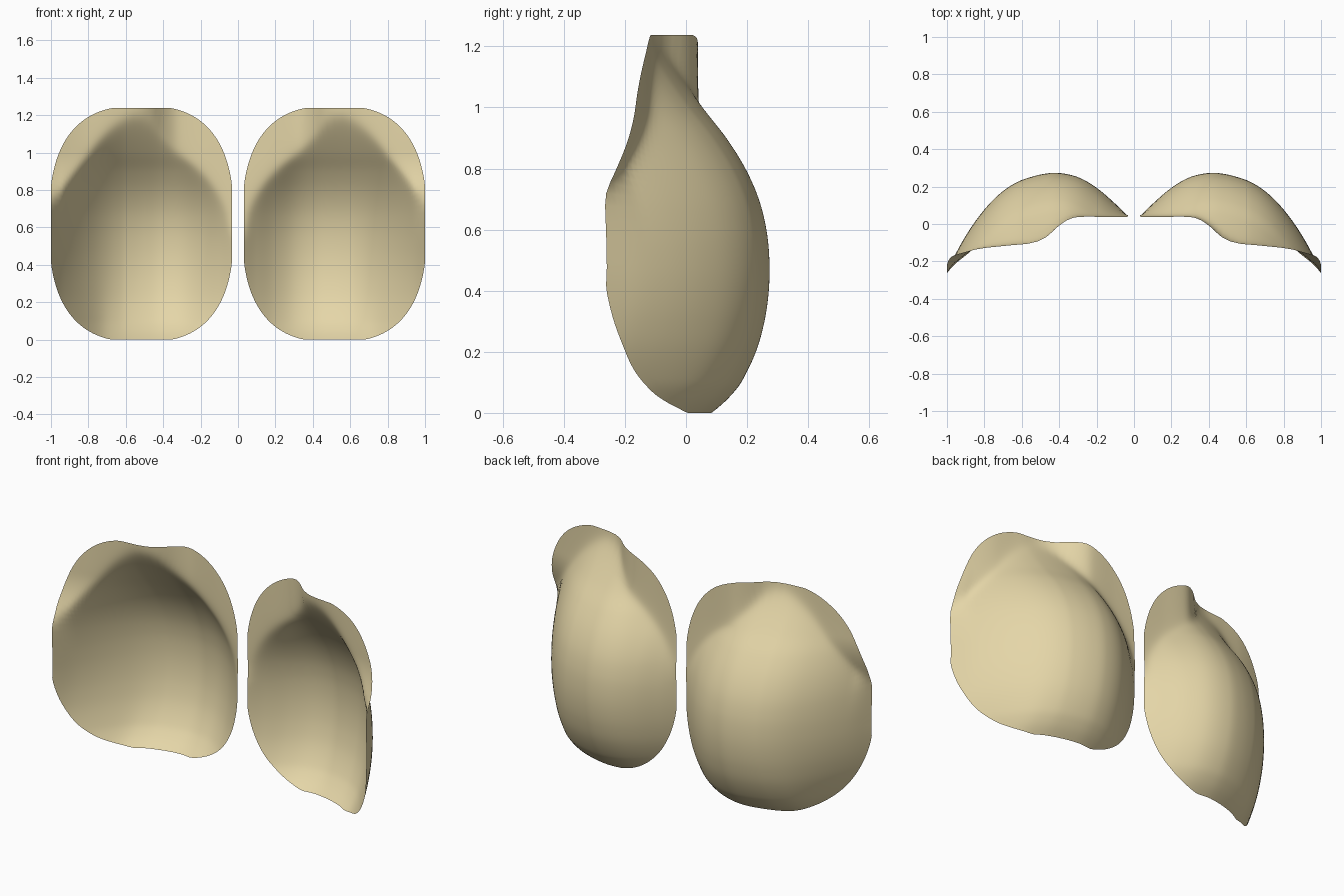
import bpy, bmesh, math

if "Cube" in bpy.data.objects:
    bpy.data.objects.remove(bpy.data.objects["Cube"])

# Cross-section profiles: dome depth across x, its change with height, and the upper rim flap
DOME_X = [(0.0, .005), (.03, .037), (.1, .107), (.2, .193), (.3, .25), (.41, .273), (.5, .264), (.6, .235),
          (.65, .21), (.7, .176), (.75, .132), (.8, .077), (.85, .012), (.9, -.064), (.95, -.153), (1.0, -.26)]
DOME_Z = [(0, -.19), (.02, -.165), (.05, -.133), (.1, -.093), (.2, -.045), (.3, -.017), (.4, -.003), (.5, -.001),
          (.6, -.011), (.7, -.036), (.8, -.08), (.9, -.143), (1.0, -.222), (1.1, -.295), (1.24, -.39)]
FLAP_X = [(0.0, .037), (.15, .037), (.285, .037), (.34, .027), (.40, -.01), (.47, -.075), (.54, -.107),
          (.66, -.117), (.8, -.13), (.87, -.143), (.95, -.165), (1.0, -.183)]


def sample(points, t):
    """Smooth cubic interpolation through a profile."""
    t = min(max(t, points[0][0]), points[-1][0])
    n = len(points)

    def slope(k):
        a, b = points[max(k - 1, 0)], points[min(k + 1, n - 1)]
        return (b[1] - a[1]) / (b[0] - a[0])

    i = next(k for k in range(n - 1) if t <= points[k + 1][0])
    (x0, y0), (x1, y1) = points[i], points[i + 1]
    h = x1 - x0
    s = (t - x0) / h
    return ((2*s**3 - 3*s**2 + 1) * y0 + (s**3 - 2*s**2 + s) * h * slope(i)
            + (3*s**2 - 2*s**3) * y1 + (s**3 - s**2) * h * slope(i + 1))


def ramp(t):
    t = min(max(t, 0), 1)
    return t * t * (3 - 2 * t)


def depth(x, z):
    drop = sample(DOME_Z, z)
    if z < .45:
        drop *= 1 + .5 * ramp((x - .7) / .25)
    else:
        drop *= 1 - .65 * ramp((x - .93) / .07) + .13 * ramp((.38 - x) / .2)
    dome = sample(DOME_X, x) + drop
    # the outer flap sweeps forward and fades away below the shoulder
    flap = sample(FLAP_X, x) - .9 * max(0, .62 - z)**1.3
    flap -= 1.2 * ramp((x - .5) / .35) * max(0, 1 - z)**2
    blend = .03
    return .5 * (dome + flap + math.sqrt((dome - flap)**2 + blend**2))


def shell(name, side, rings=44, segs=144):
    """Thin domed sheet with a rounded outline, built from concentric rings."""
    bm = bmesh.new()

    def vert(r, a):
        c, s = math.cos(a), math.sin(a)
        u = math.copysign(abs(c)**(2 / 2.65), c) * 1.02
        v = math.copysign(abs(s)**(2 / 2.65), s) * 1.02
        u, v = (r * max(-1, min(1, q)) for q in (u, v))
        x, z = .516 + .484 * u, .619 + .619 * v
        return bm.verts.new((side * x, depth(x, z), z))

    centre = vert(0, 0)
    loops = [[vert(i / rings, 2 * math.pi * j / segs) for j in range(segs)] for i in range(1, rings + 1)]
    for j in range(segs):
        k = (j + 1) % segs
        bm.faces.new((centre, loops[0][j], loops[0][k]))
        for a, b in zip(loops, loops[1:]):
            bm.faces.new((a[j], b[j], b[k], a[k]))
    bmesh.ops.recalc_face_normals(bm, faces=bm.faces)
    bm.normal_update()
    if centre.normal.y < 0:
        bmesh.ops.reverse_faces(bm, faces=bm.faces)
    for f in bm.faces:
        f.smooth = True
    mesh = bpy.data.meshes.new(name)
    bm.to_mesh(mesh)
    bm.free()
    obj = bpy.data.objects.new(name, mesh)
    bpy.context.collection.objects.link(obj)
    mesh.materials.append(tan)


tan = bpy.data.materials.new("tan")
tan.diffuse_color = (.78, .67, .39, 1)
tan.use_nodes = True
tan.node_tree.nodes["Principled BSDF"].inputs["Base Color"].default_value = tan.diffuse_color

# Mirrored pair
shell("right_shell", 1)
shell("left_shell", -1)
